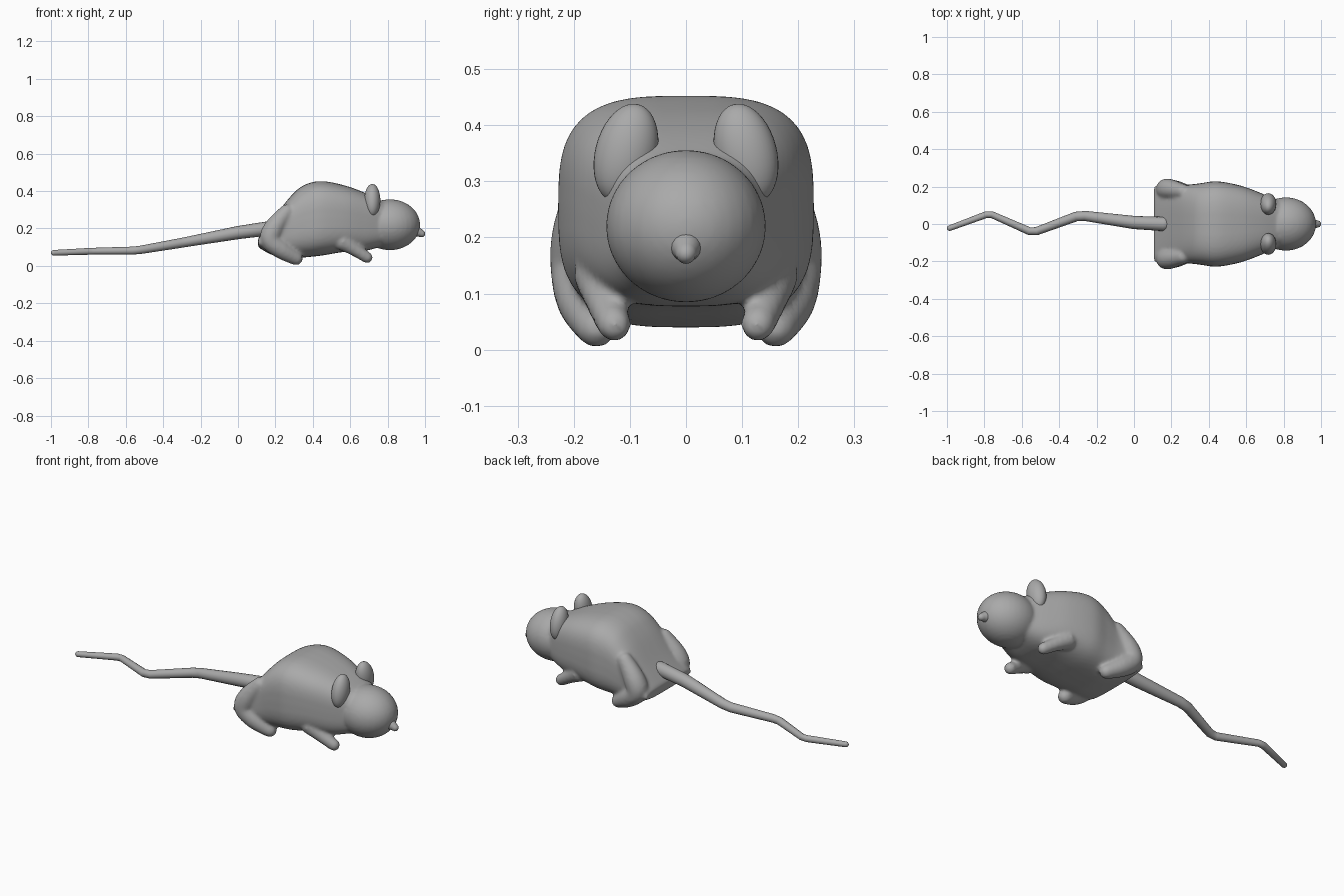
import bpy, bmesh, math
from mathutils import Vector, Matrix

cube = bpy.data.objects.get("Cube")
if cube:
    bpy.data.objects.remove(cube)

grey = bpy.data.materials.new("soft_grey")
grey.use_nodes = True
grey.diffuse_color = (0.4, 0.4, 0.4, 1)
grey.node_tree.nodes["Principled BSDF"].inputs["Base Color"].default_value = (0.4, 0.4, 0.4, 1)


def add_object(name, bm):
    bmesh.ops.recalc_face_normals(bm, faces=bm.faces)
    for f in bm.faces:
        f.smooth = True
    mesh = bpy.data.meshes.new(name)
    bm.to_mesh(mesh)
    bm.free()
    mesh.materials.append(grey)
    obj = bpy.data.objects.new(name, mesh)
    bpy.context.collection.objects.link(obj)
    return obj


def bridge(bm, rings):
    n = len(rings[0])
    for a, b in zip(rings, rings[1:]):
        for i in range(n):
            j = (i + 1) % n
            bm.faces.new((a[i], a[j], b[j], b[i]))
    bm.faces.new(rings[0][::-1])
    bm.faces.new(rings[-1])


def spline(points, steps=6):
    """Smooth interpolation through tuples of any length."""
    p = [Vector(q) for q in points]
    p = [p[0]] + p + [p[-1]]
    out = []
    for a, b, c, d in zip(p, p[1:], p[2:], p[3:]):
        for k in range(steps):
            t = k / steps
            out.append(b + (c - a) * (t / 2) + (a * 2 - b * 5 + c * 4 - d) * (t * t / 2)
                       + (b * 3 - a - c * 3 + d) * (t ** 3 / 2))
    return out + [p[-1]]


def loft(bm, stations, power=3.2, n=48):
    """Rounded-square sections along x, from x, bottom, top and half width."""
    rings = []
    for x, low, high, width in stations:
        ring = []
        for i in range(n):
            a = 2 * math.pi * i / n
            c, s = math.cos(a), math.sin(a)
            y = width * math.copysign(abs(c) ** (2 / power), c)
            z = (low + high) / 2 + (high - low) / 2 * math.copysign(abs(s) ** (2 / power), s)
            ring.append(bm.verts.new((x, y, z)))
        rings.append(ring)
    bridge(bm, rings)


def ball(bm, centre, size, tilt=0):
    m = Matrix.Translation(centre) @ Matrix.Rotation(tilt, 4, 'X') @ Matrix.Diagonal((*size, 1))
    bmesh.ops.create_uvsphere(bm, u_segments=32, v_segments=20, radius=1, matrix=m)


def tube(bm, points, n=16):
    """Round tube along x, y, z, radius points with domed ends."""
    pos = [Vector(p[:3]) for p in points]
    rad = [p[3] for p in points]
    first, last = (pos[0] - pos[1]).normalized(), (pos[-1] - pos[-2]).normalized()
    for k in (0.5, 0.87, 0.99):
        s = math.sqrt(1 - k * k)
        pos = [points_end(points[0], first, k)] + pos + [points_end(points[-1], last, k)]
        rad = [points[0][3] * s] + rad + [points[-1][3] * s]
    rings = []
    for i, (p, r) in enumerate(zip(pos, rad)):
        d = (pos[min(i + 1, len(pos) - 1)] - pos[max(i - 1, 0)]).normalized()
        u = d.cross(Vector((0, 1, 0))).normalized()
        v = d.cross(u)
        rings.append([bm.verts.new(p + (u * math.cos(t) + v * math.sin(t)) * r)
                      for t in (2 * math.pi * k / n for k in range(n))])
    bridge(bm, rings)


def points_end(p, d, k):
    return Vector(p[:3]) + d * (p[3] * k)


# Body, head, haunches and legs blended into one skin
bm = bmesh.new()
loft(bm, spline([(.108, .10, .15, .20), (.18, .06, .24, .215), (.275, .04, .365, .21),
                 (.35, .045, .43, .217), (.445, .055, .453, .228), (.57, .075, .43, .205),
                 (.68, .08, .39, .165), (.78, .11, .34, .12)]))
ball(bm, (.812, 0, .22), (.162, .143, .136))
for side in (-1, 1):
    haunch = [(.26, .175, .29, .04), (.195, .185, .205, .055), (.175, .185, .14, .057),
              (.235, .18, .085, .05), (.31, .16, .04, .037)]
    foreleg = [(.56, .15, .13, .05), (.62, .145, .09, .036), (.69, .128, .045, .031)]
    for limb in (haunch, foreleg):
        tube(bm, spline([(x, y * side, z, r) for x, y, z, r in limb], 4))
body = add_object("body_and_legs", bm)
remesh = body.modifiers.new("blend", 'REMESH')
remesh.mode = 'VOXEL'
remesh.voxel_size = 0.009
remesh.use_smooth_shade = True
smooth = body.modifiers.new("soften", 'SMOOTH')
smooth.factor = 0.5
smooth.iterations = 6

# Ears
for side, name in ((-1, "right_ear"), (1, "left_ear")):
    bm = bmesh.new()
    ball(bm, (.718, .107 * side, .35), (.043, .055, .09), .25 * side)
    add_object(name, bm)

# Nose
bm = bmesh.new()
tube(bm, [(.95, 0, .185, .032), (.97, 0, .178, .023), (.982, 0, .172, .019)])
add_object("nose", bm)

# Tail, bent in a zigzag
bm = bmesh.new()
tail = [(-.985, -.022, .07, .015), (-.79, .05, .078, .018), (-.76, .05, .079, .018),
        (-.56, -.038, .082, .021), (-.52, -.038, .086, .022), (-.31, .04, .122, .026),
        (-.26, .043, .131, .027), (0, .008, .178, .035), (.16, 0, .2, .038)]
tube(bm, tail)
add_object("tail", bm)
